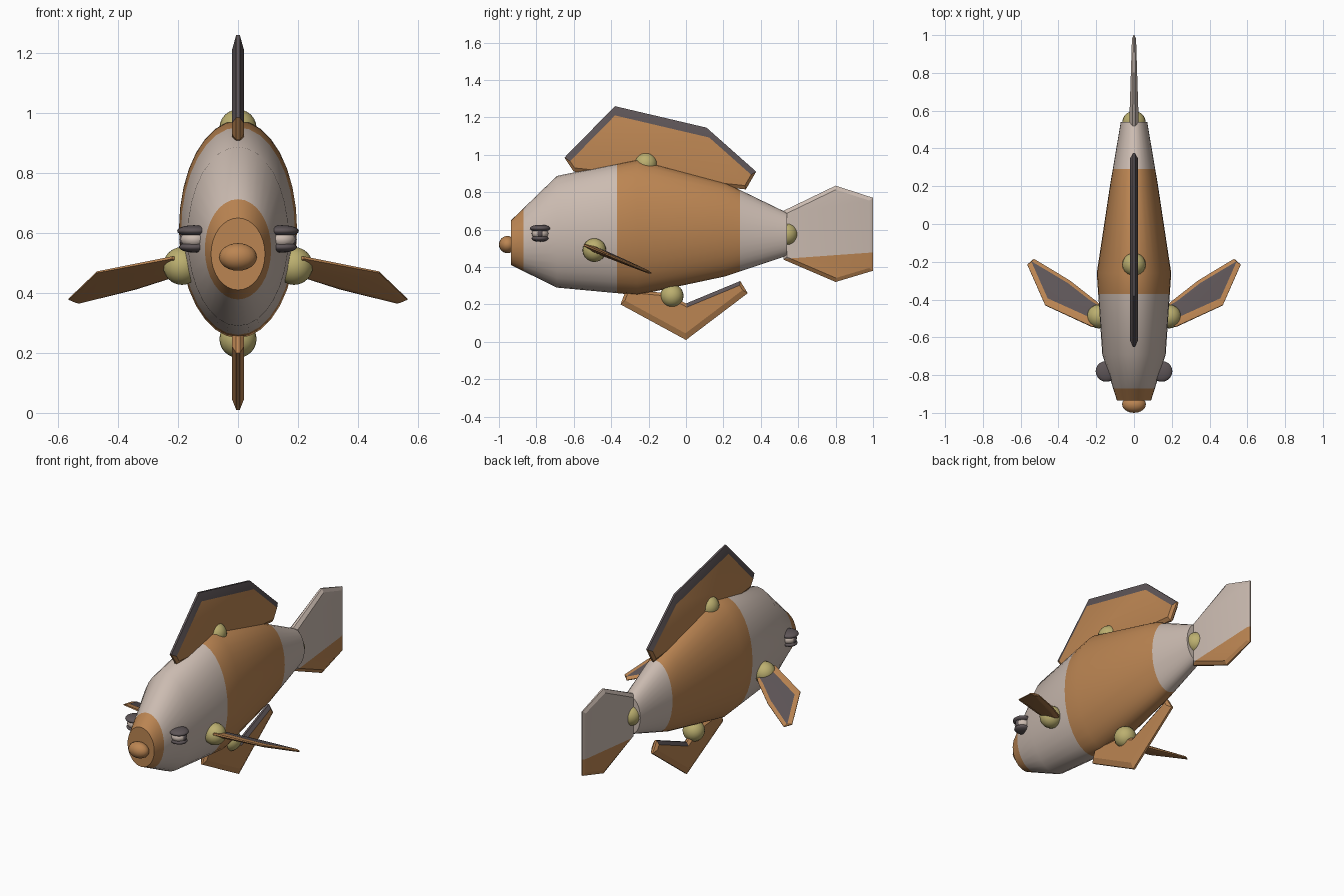
import bpy, bmesh, math
from mathutils import Matrix, Vector

if "Cube" in bpy.data.objects:
    bpy.data.objects.remove(bpy.data.objects["Cube"])


def material(name, rgb):
    m = bpy.data.materials.new(name)
    m.diffuse_color = (*rgb, 1)
    m.use_nodes = True
    m.node_tree.nodes["Principled BSDF"].inputs["Base Color"].default_value = m.diffuse_color
    return m


ORANGE = material("orange", (0.50, 0.235, 0.085))
PALE = material("pale", (0.60, 0.50, 0.44))
DARK = material("charcoal", (0.11, 0.09, 0.095))
GOLD = material("gold", (0.50, 0.43, 0.16))


def finish(name, bm, mats, angle):
    bmesh.ops.recalc_face_normals(bm, faces=bm.faces)
    me = bpy.data.meshes.new(name)
    bm.to_mesh(me)
    bm.free()
    for m in mats:
        me.materials.append(m)
    me.shade_smooth()
    me.set_sharp_from_angle(angle=math.radians(angle))
    ob = bpy.data.objects.new(name, me)
    bpy.context.collection.objects.link(ob)
    return ob


def cut(bm, co, no):
    bmesh.ops.bisect_plane(bm, geom=bm.verts[:] + bm.edges[:] + bm.faces[:],
                           plane_co=co, plane_no=no)


def ellipsoid(name, center, radii, mat, seg=20, rings=12):
    bm = bmesh.new()
    bmesh.ops.create_uvsphere(bm, u_segments=seg, v_segments=rings, radius=1,
                              matrix=Matrix.Translation(center) @ Matrix.Diagonal((*radii, 1)))
    return finish(name, bm, [mat], 60)


def inset(points, widths):
    """Shrink a counter-clockwise outline, each edge by its own width."""
    p = [Vector(q) for q in points]
    n = len(p)
    result = []
    for i in range(n):
        a, b = (p[i] - p[i - 1]).normalized(), (p[(i + 1) % n] - p[i]).normalized()
        na, nb = Vector((-a.y, a.x)), Vector((-b.y, b.x))
        wa, wb = widths[i - 1], widths[i]
        det = na.x * nb.y - na.y * nb.x
        result.append(p[i] + Vector(((wa * nb.y - wb * na.y) / det,
                                     (wb * na.x - wa * nb.x) / det)))
    return result


def fin_mesh(outline, widths, place, thick, color):
    """Thin plate with bevelled rim; color(kind, edge, side) picks the slot."""
    bm = bmesh.new()
    inner = inset(outline, widths)
    n = len(outline)
    rims, flats = {}, {}
    for s in (-1, 1):
        rims[s] = [bm.verts.new(place(u, v, s * 0.3 * thick(u, v))) for u, v in outline]
        flats[s] = [bm.verts.new(place(u, v, s * thick(u, v))) for u, v in inner]
        bm.faces.new(flats[s]).material_index = color("flat", -1, s)
        for i in range(n):
            j = (i + 1) % n
            f = bm.faces.new((rims[s][i], rims[s][j], flats[s][j], flats[s][i]))
            f.material_index = color("rim", i, s)
    for i in range(n):
        j = (i + 1) % n
        f = bm.faces.new((rims[-1][i], rims[-1][j], rims[1][j], rims[1][i]))
        f.material_index = color("rim", i, 0)
    return bm


def upright(u, v, d):
    return (d, u, v)


# Body: elliptical rings (y, bottom, top, half width), banded along its length
RINGS = [(-0.935, 0.41, 0.65, 0.09), (-0.69, 0.29, 0.887, 0.168), (-0.26, 0.25, 0.975, 0.197),
         (0.21, 0.35, 0.85, 0.126), (0.54, 0.46, 0.69, 0.07)]
SIDES = 32
bm = bmesh.new()
loops = []
for y, lo, hi, w in RINGS:
    loops.append([bm.verts.new((w * math.cos(t), y, (lo + hi) / 2 + (hi - lo) / 2 * math.sin(t)))
                  for t in (2 * math.pi * k / SIDES for k in range(SIDES))])
for a, b in zip(loops, loops[1:]):
    for k in range(SIDES):
        m = (k + 1) % SIDES
        bm.faces.new((a[k], a[m], b[m], b[k]))
bm.faces.new(loops[0])
bm.faces.new(loops[-1])
for y in (-0.87, -0.37, 0.29):
    cut(bm, (0, y, 0), (0, 1, 0))
for f in bm.faces:
    y = f.calc_center_median().y
    f.material_index = 0 if y < -0.87 or -0.37 < y < 0.29 else 1
finish("body", bm, [ORANGE, PALE], 45)

# Mouth
ellipsoid("mouth", (0, -0.955, 0.52), (0.063, 0.045, 0.046), ORANGE)

# Back fin with dark upper rim
bm = fin_mesh([(-0.6, 0.91), (0.32, 0.815), (0.375, 0.91), (0.11, 1.145), (-0.38, 1.26), (-0.65, 0.985)],
              [0.02, 0.015, 0.03, 0.048, 0.035, 0.015], upright, lambda u, v: 0.02,
              lambda kind, e, s: 1 if e in (2, 3, 4) else 0)
finish("back_fin", bm, [ORANGE, DARK], 20)

# Belly fin with dark upper rear edge
bm = fin_mesh([(-0.35, 0.2), (0, 0.01), (0.33, 0.26), (0.29, 0.325), (0, 0.205), (-0.1, 0.26), (-0.32, 0.28)],
              [0.03, 0.03, 0.015, 0.02, 0.015, 0.015, 0.015], upright, lambda u, v: 0.02,
              lambda kind, e, s: 1 if e == 3 else 0)
finish("belly_fin", bm, [ORANGE, DARK], 20)

# Tail fin, tapering backwards, orange along the bottom
bm = fin_mesh([(0.52, 0.44), (0.8, 0.32), (1.0, 0.38), (1.0, 0.77), (0.8, 0.835), (0.52, 0.70)],
              [0.02] * 6, upright, lambda u, v: 0.025 - 0.032 * (u - 0.54),
              lambda kind, e, s: 0)
split, up = Vector((0, 0.54, 0.445)), Vector((0, -0.033, 0.46))
cut(bm, split, up)
for f in bm.faces:
    f.material_index = 1 if (f.calc_center_median() - split).dot(up) < 0 else 0
finish("tail_fin", bm, [PALE, ORANGE], 20)

# Fin joints on the centre line
for name, pos in (("back_joint", (0, -0.215, 0.95)), ("belly_joint", (0, -0.075, 0.246)),
                  ("tail_joint", (0, 0.537, 0.575))):
    ellipsoid(name, pos, (0.062,) * 3, GOLD)

# Paired parts: side fins, joints and eyes
SIDE_FIN = [(0.17, -0.52), (0.22, -0.545), (0.47, -0.43), (0.565, -0.215),
            (0.53, -0.185), (0.34, -0.30), (0.2, -0.41), (0.17, -0.44)]
NORMAL = Vector((0, 0.42, 1)).normalized()
for s, side in ((1, "right"), (-1, "left")):
    def tilted(u, v, d):
        q = Vector((u, v, 0.52 - 0.42 * (v + 0.55))) + NORMAL * d
        return (s * q.x, q.y, q.z)

    bm = fin_mesh(SIDE_FIN, [0.01, 0.035, 0.025, 0.006, 0.02, 0.02, 0.01, 0.01], tilted,
                  lambda u, v: 0.017 - 0.025 * (u - 0.17),
                  lambda kind, e, d: 1 if kind == "flat" and d > 0 else 0)
    finish(side + "_side_fin", bm, [ORANGE, DARK], 20)
    ellipsoid(side + "_side_joint", (s * 0.187, -0.49, 0.49), (0.063,) * 3, GOLD)

    ellipsoid(side + "_eyeball", (s * 0.147, -0.78, 0.579), (0.045, 0.045, 0.032), PALE)
    ellipsoid(side + "_pupil", (s * 0.182, -0.78, 0.579), (0.014, 0.016, 0.022), DARK, 12, 8)
    ellipsoid(side + "_upper_lid", (s * 0.147, -0.78, 0.607), (0.056, 0.055, 0.019), DARK)
    ellipsoid(side + "_lower_lid", (s * 0.147, -0.78, 0.553), (0.05, 0.045, 0.018), DARK)
